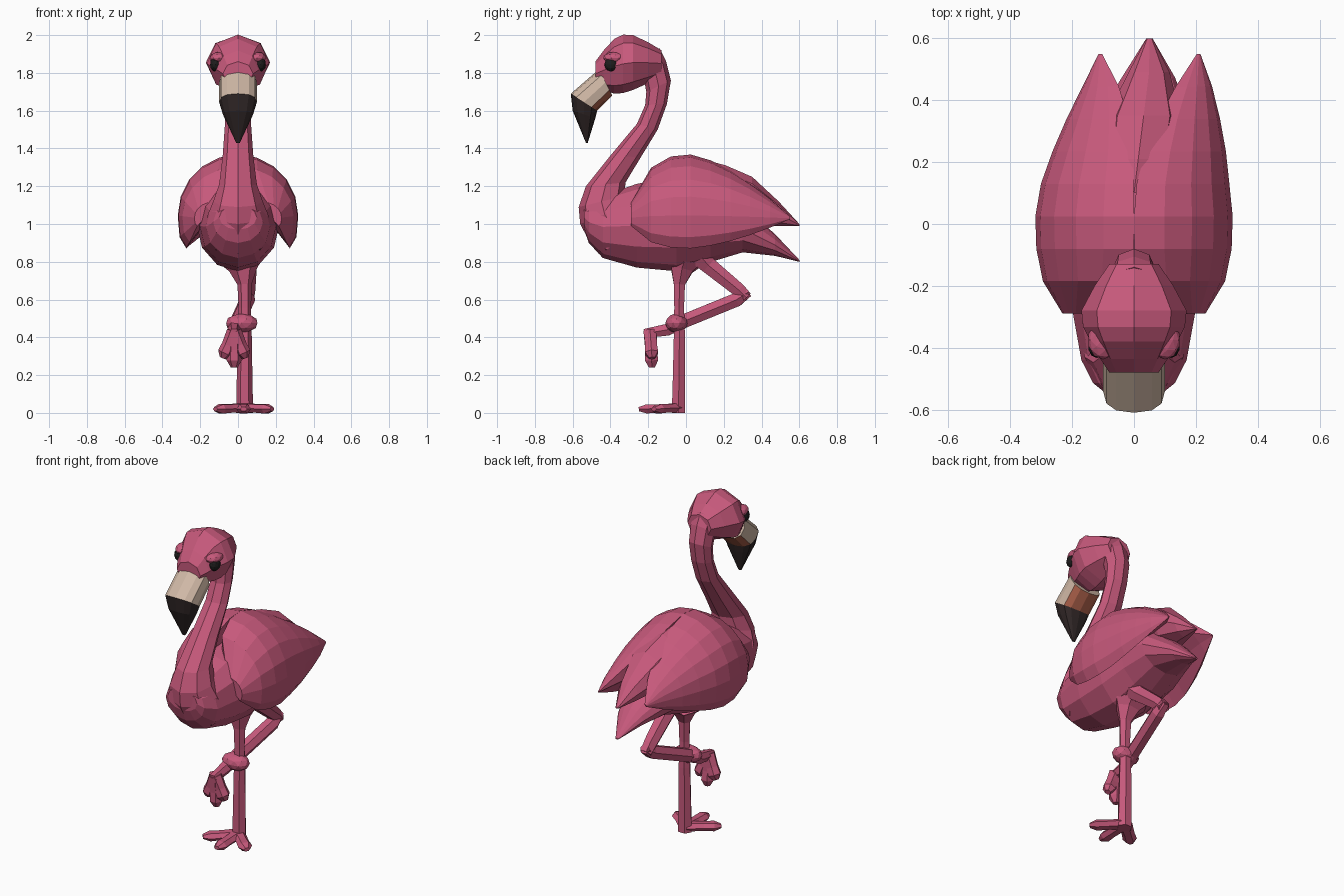
import bpy
import bmesh
from math import sin, cos, pi, sqrt, copysign
from mathutils import Vector

cube = bpy.data.objects.get("Cube")
if cube:
    bpy.data.objects.remove(cube, do_unlink=True)


def make_material(name, red, green, blue):
    material = bpy.data.materials.new(name)
    material.use_nodes = True
    colour = (red, green, blue, 1)
    material.diffuse_color = colour
    material.node_tree.nodes["Principled BSDF"].inputs["Base Color"].default_value = colour
    return material


pink = make_material("feather pink", 0.57, 0.1, 0.2)
cream = make_material("beak cream", 0.63, 0.48, 0.38)
black = make_material("beak black", 0.03, 0.02, 0.02)
coral = make_material("beak coral", 0.42, 0.12, 0.07)
eye_black = make_material("eye black", 0.013, 0.012, 0.012)


def skin(name, rings, materials=(pink,), colour_rule=None):
    """Joins a row of equal rings into a closed, flat shaded solid."""
    bm = bmesh.new()
    loops = [[bm.verts.new(point) for point in ring] for ring in rings]
    count = len(loops[0])
    for row, (a, b) in enumerate(zip(loops, loops[1:])):
        for i in range(count):
            j = (i + 1) % count
            face = bm.faces.new((a[i], a[j], b[j], b[i]))
            if colour_rule:
                face.material_index = colour_rule(row, i)
    bm.faces.new(loops[0])
    end_cap = bm.faces.new(loops[-1])
    if colour_rule:
        end_cap.material_index = colour_rule(len(loops), 0)
    bmesh.ops.recalc_face_normals(bm, faces=bm.faces)
    mesh = bpy.data.meshes.new(name)
    bm.to_mesh(mesh)
    bm.free()
    for material in materials:
        mesh.materials.append(material)
    part = bpy.data.objects.new(name, mesh)
    bpy.context.collection.objects.link(part)


def oval(centre, side, up, sides, power=1):
    ring = []
    for i in range(sides):
        angle = 2 * pi * i / sides
        c, s = cos(angle), sin(angle)
        c, s = copysign(abs(c) ** power, c), copysign(abs(s) ** power, s)
        ring.append(centre + side * c + up * s)
    return ring


def smooth(stations):
    """Adds a rounded in-between station to every segment."""
    padded = [stations[0], *stations, stations[-1]]
    result = []
    for before, start, end, after in zip(padded, padded[1:], padded[2:], padded[3:]):
        middle = [(9 * (b + c) - a - d) / 16 for a, b, c, d in zip(before, start, end, after)]
        result += [start, middle]
    return result + [stations[-1]]


def skew(y):
    """The rear feathers lean slightly to one side."""
    return min(max(y - 0.1, 0) / 8, 0.05)


def profile(name, stations, sides=8, power=1, **options):
    """Each station: upper edge y, z, lower edge y, z, half width."""
    rings = []
    for upper_y, upper_z, lower_y, lower_z, width in stations:
        top, bottom = Vector((0, upper_y, upper_z)), Vector((0, lower_y, lower_z))
        centre = (top + bottom) / 2
        centre.x = skew(centre.y)
        rings.append(oval(centre, Vector((width, 0, 0)), (top - bottom) / 2, sides, power))
    skin(name, rings, **options)


def upright(name, stations, **options):
    """Each station: y, top, bottom, half width."""
    profile(name, [(y, top, y, bottom, width) for y, top, bottom, width in smooth(stations)],
            **options)


def tube(name, path, flatness=1):
    """Each path point: x, y, z, radius."""
    points = [Vector(p[:3]) for p in path]
    rings = []
    for i, point in enumerate(points):
        along = (points[min(i + 1, len(path) - 1)] - points[max(i - 1, 0)]).normalized()
        side = Vector((1, 0, 0))
        side = (side - along * side.dot(along)).normalized()
        radius = path[i][-1]
        rings.append(oval(point, side * radius, along.cross(side) * radius * flatness, 6))
    skin(name, rings)


def toe(name, start, end, flatness):
    """A straight toe with a broad pad and a short pointed end."""
    start, end = Vector(start), Vector(end)
    tube(name, [(*start.lerp(end, along), radius) for along, radius in
                ((0, 0.04), (0.5, 0.036), (0.8, 0.04), (1, 0.018))], flatness)


def ball(name, location, radius, material, scale):
    bpy.ops.mesh.primitive_ico_sphere_add(subdivisions=2, radius=radius, location=location)
    part = bpy.context.object
    part.name = name
    part.scale = scale
    part.data.materials.append(material)


# Body running into the lower tail feather
upright("body", [
    (-0.54, 1.1, 0.97, 0.1),
    (-0.44, 1.15, 0.82, 0.17),
    (-0.05, 1.25, 0.75, 0.22),
    (0.3, 1.1, 0.85, 0.17),
    (0.6, 0.81, 0.8, 0.01),
], sides=12)

# Feather lying over the tail, between the wings
upright("upper_tail", [
    (0.1, 1.34, 1.1, 0.1),
    (0.35, 1.25, 1, 0.12),
    (0.6, 1, 0.99, 0.01),
])

# Curved neck, rising out of the chest
profile("neck", smooth([
    (-0.46, 0.84, -0.2, 1, 0.17),
    (-0.56, 1, -0.3, 1.1, 0.16),
    (-0.53, 1.2, -0.32, 1.22, 0.1),
    (-0.26, 1.53, -0.15, 1.5, 0.07),
    (-0.21, 1.7, -0.08, 1.76, 0.07),
    (-0.24, 1.8, -0.14, 1.93, 0.08),
]))

# Head
upright("head", [
    (-0.13, 1.92, 1.78, 0.08),
    (-0.28, 2, 1.71, 0.17),
    (-0.38, 1.98, 1.69, 0.14),
    (-0.48, 1.86, 1.73, 0.08),
])

# Hooked beak: cream bridge, coral underside, black tip
profile("beak", [
    (-0.46, 1.82, -0.39, 1.68, 0.1),
    (-0.61, 1.69, -0.47, 1.6, 0.1),
    (-0.6, 1.6, -0.48, 1.56, 0.08),
    (-0.53, 1.43, -0.52, 1.43, 0.01),
], sides=12, power=0.8, materials=(cream, black, coral),
    colour_rule=lambda row, i: 1 if row else (2 if 7 <= i <= 10 else 0))

# Wing cross-section: a rounded outer shell, hollowed on the inside
section = [(sin(i * pi / 10), 0.35 + 0.65 * cos(i * pi / 10)) for i in range(6)]
section += [(0.97, 0.12), (0.86, 0), (0.5, 0.3), (0, 0.6)]

for sign, label in ((1, "left"), (-1, "right")):
    # Eyes under jutting brows
    ball(label + "_eye", (sign * 0.12, -0.395, 1.845), 0.038, eye_black, (0.75, 1, 1))
    ball(label + "_brow", (sign * 0.1, -0.375, 1.88), 0.045, pink, (1.1, 1.4, 0.7))

    # Folded wing: blunt at the front, tapering to a feather tip behind
    rings = []
    for i in range(9):
        y = i * 0.105 - 0.29
        fullness = sqrt(1 - (y / 0.3) ** 2) if y < 0 else 1 - (y / 0.56) ** 1.6
        tip = 0.2 if y < 0 else 0.16
        inner = tip * (1 - fullness) ** 1.5
        outer = tip + (0.32 - tip) * fullness
        low = 1.03 - 0.16 * fullness
        high = 1.03 + 0.34 * fullness
        rings.append([Vector((sign * (inner + (outer - inner) * across) + skew(y),
                              y, low + (high - low) * height)) for across, height in section])
    skin(label + "_wing", rings)

# Standing leg
tube("standing_leg", smooth([
    (0.035, -0.04, 0, 0.045),
    (0.035, -0.035, 0.4, 0.038),
    (0.035, -0.035, 0.68, 0.038),
    (0.02, -0.01, 0.8, 0.11),
]), flatness=0.9)

# Raised leg, folded across the standing one
tube("raised_thigh", [
    (0.05, 0.04, 0.87, 0.08),
    (0.05, 0.12, 0.78, 0.05),
    (0.05, 0.28, 0.65, 0.042),
    (0.05, 0.32, 0.61, 0.036),
])
tube("raised_shin", [
    (0.05, 0.33, 0.64, 0.03),
    (0.05, 0.27, 0.6, 0.042),
    (0, 0, 0.49, 0.042),
    (-0.02, -0.1, 0.44, 0.036),
    (-0.02, -0.22, 0.42, 0.028),
])
ball("raised_ankle", (0.02, -0.05, 0.475), 0.06, pink, (1.45, 1, 0.85))

# Three toes on each foot: flat on the ground, and hanging
for label, spread, reach in (("left", 1, 0), ("middle", 0, 1), ("right", -1, 0)):
    toe(label + "_standing_toe", (0.03, -0.04, 0.027),
        (0.03 + 0.15 * spread, -0.17 - 0.08 * reach, 0.02), flatness=0.7)
    toe(label + "_raised_toe", (-0.02, -0.19, 0.43),
        (-0.02 + 0.06 * spread, -0.18, 0.29 - 0.05 * reach), flatness=1)
